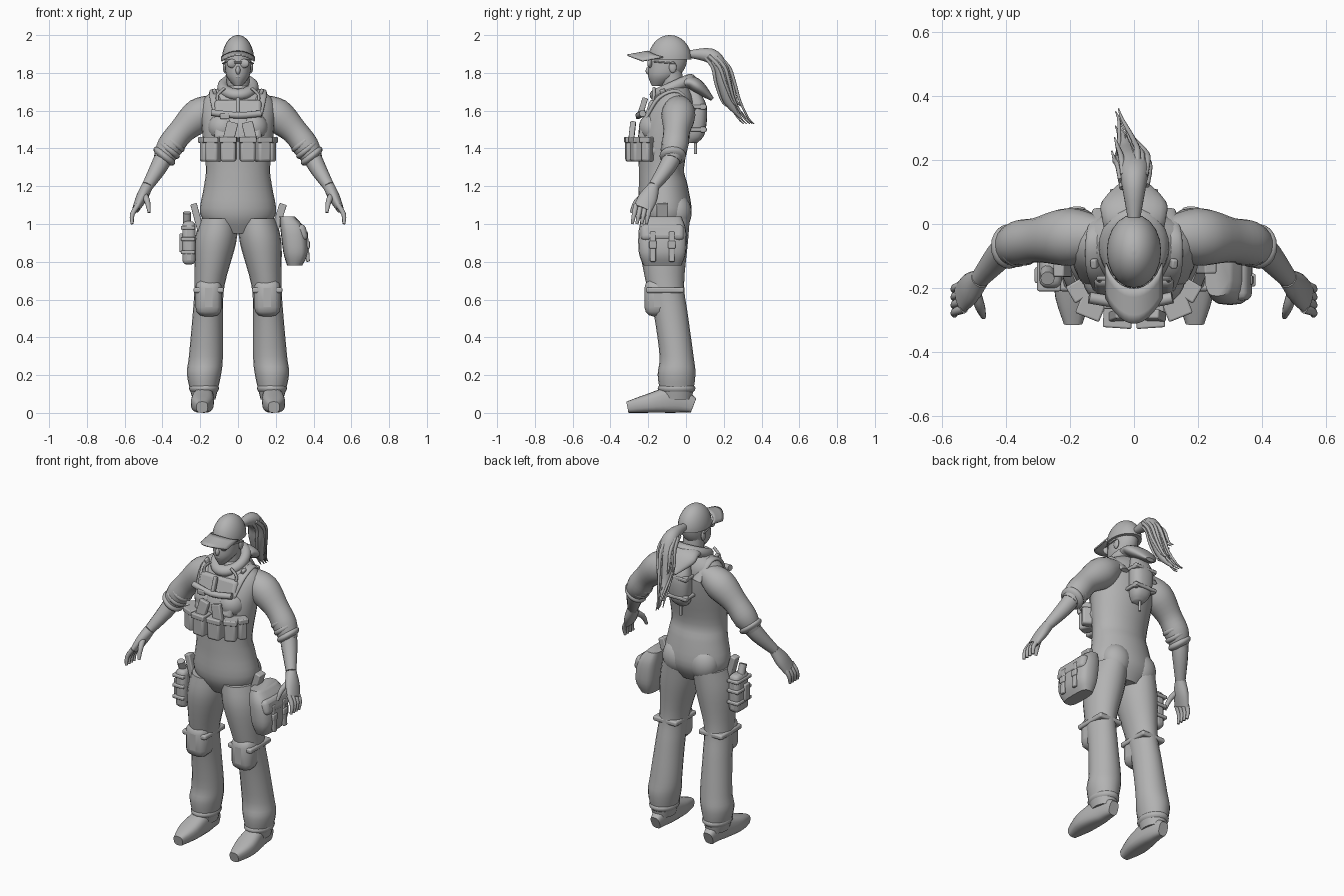
import bpy, bmesh, math, random
from mathutils import Vector, Matrix, Euler

random.seed(4)
cube = bpy.data.objects.get("Cube")
if cube:
    bpy.data.objects.remove(cube, do_unlink=True)

# One plain material
grey = bpy.data.materials.new("plain grey")
grey.use_nodes = True
grey.diffuse_color = (.45, .45, .45, 1)
shader = next(node for node in grey.node_tree.nodes if node.type == 'BSDF_PRINCIPLED')
shader.inputs["Base Color"].default_value = grey.diffuse_color

ACROSS, ALONG, UP = Vector((1, 0, 0)), Vector((0, 1, 0)), Vector((0, 0, 1))


def finish(name, bm, mirror=False, bevel=0, solid=0):
    """Turn a bmesh into a smooth-shaded object with its modifiers."""
    bmesh.ops.recalc_face_normals(bm, faces=bm.faces)
    mesh = bpy.data.meshes.new(name)
    bm.to_mesh(mesh)
    bm.free()
    mesh.materials.append(grey)
    part = bpy.data.objects.new(name, mesh)
    bpy.context.collection.objects.link(part)
    bpy.ops.object.select_all(action='DESELECT')
    part.select_set(True)
    bpy.context.view_layer.objects.active = part
    bpy.ops.object.shade_smooth_by_angle(angle=math.radians(50))
    if solid:
        part.modifiers.new("thickness", 'SOLIDIFY').thickness = solid
    if bevel:
        rounding = part.modifiers.new("rounding", 'BEVEL')
        rounding.width, rounding.segments = bevel, 3
    if mirror:
        part.modifiers.new("mirror", 'MIRROR').use_mirror_merge = False


def spline(rows, steps):
    """Pass a smooth curve through the rows."""
    rows = [Vector(row) for row in rows]
    fine = []
    for i in range(len(rows) - 1):
        before, a, b, after = rows[max(i - 1, 0)], rows[i], rows[i + 1], rows[min(i + 2, len(rows) - 1)]
        for k in range(steps):
            t = k / steps
            bend = (b - before) * t * (1 - t) ** 2 - (after - a) * (1 - t) * t ** 2
            fine.append(a + (b - a) * t * t * (3 - 2 * t) + bend / 2)
    return fine + [rows[-1]]


def loft(name, rows, ref=None, sides=20, power=1, steps=4, mirror=False):
    """Skin rings (x, y, z, radius, radius); four values mean x is zero.
    Rings lie level, or square to the path when ref is given."""
    rows = spline([row if len(row) == 5 else (0, *row) for row in rows], steps)
    points = [Vector(row[:3]) for row in rows]
    bm = bmesh.new()
    rings = []
    for i, row in enumerate(rows):
        u, v = ACROSS, ALONG
        if ref:
            tangent = (points[min(i + 1, len(points) - 1)] - points[max(i - 1, 0)]).normalized()
            u = tangent.cross(ref).normalized()
            v = tangent.cross(u)
        ring = []
        for k in range(sides):
            angle = math.tau * k / sides
            c, s = (math.copysign(abs(w) ** power, w) for w in (math.cos(angle), math.sin(angle)))
            p = points[i] + u * c * row[3] + v * s * row[4]
            ring.append(bm.verts.new((p.x, p.y, max(p.z, 0))))
        rings.append(ring)
    for low, high in zip(rings, rings[1:]):
        for k in range(sides):
            bm.faces.new((low[k - 1], low[k], high[k], high[k - 1]))
    bm.faces.new(rings[0])
    bm.faces.new(rings[-1])
    finish(name, bm, mirror)


def tube(name, points, thick, tip=None, ref=ALONG, mirror=False):
    """Round tube that narrows from thick to tip."""
    tip = tip or thick
    last = len(points) - 1
    radii = [thick + (tip - thick) * (i / last) ** 2 for i in range(last + 1)]
    loft(name, [(*p, r, r) for p, r in zip(points, radii)], ref, sides=10, steps=3, mirror=mirror)


def place(centre, size, turn):
    spin = Euler([math.radians(a) for a in turn]).to_matrix().to_4x4()
    return Matrix.Translation(centre) @ spin @ Matrix.Diagonal((*size, 1))


def box(name, centre, size, turn=(0, 0, 0), bevel=.006, mirror=False):
    bm = bmesh.new()
    bmesh.ops.create_cube(bm, size=1, matrix=place(centre, size, turn))
    finish(name, bm, mirror, bevel)


def ball(name, centre, radii, turn=(0, 0, 0), mirror=False):
    bm = bmesh.new()
    bmesh.ops.create_uvsphere(bm, u_segments=20, v_segments=12, radius=1, matrix=place(centre, radii, turn))
    finish(name, bm, mirror)


# Torso and hips
loft("torso", [(-.11, .95, .12, .09), (-.11, 1.05, .2, .14), (-.12, 1.2, .18, .13), (-.13, 1.3, .17, .12),
               (-.11, 1.5, .19, .14), (-.07, 1.65, .19, .11), (-.06, 1.73, .09, .07)], sides=28)
ball("bust", (.08, -.17, 1.51), (.08, .08, .08), mirror=True)
ball("buttock", (.09, -.05, 1.06), (.09, .08, .1), mirror=True)

# Trouser legs, gathered hems and knee pads
loft("trouser_leg", [(.1, -.11, 1.03, .1, .13), (.12, -.12, .9, .11, .13), (.15, -.11, .68, .08, .1),
                     (.16, -.08, .52, .08, .09), (.17, -.05, .3, .09, .09), (.18, -.05, .2, .09, .1),
                     (.18, -.05, .07, .06, .08)], mirror=True)
ball("hem_fold", (.18, -.05, .13), (.08, .1, .04), mirror=True)
box("knee_pad", (.155, -.15, .61), (.14, .14, .2), bevel=.05, mirror=True)
box("knee_strap", (.155, -.11, .65), (.16, .2, .03), bevel=.01, mirror=True)

# Boots
loft("boot", [(.18, .04, .04, .04, .03), (.18, -.06, .07, .07, .05), (.19, -.2, .05, .05, .06),
              (.19, -.31, .03, .03, .03)], ref=ACROSS, power=.7, mirror=True)

# Sleeves with rolled cuffs
loft("sleeve", [(.1, -.04, 1.64, .05, .06), (.2, -.04, 1.58, .09, .09), (.3, -.05, 1.49, .07, .07),
                (.36, -.06, 1.41, .07, .07), (.4, -.08, 1.34, .05, .05)], ref=ALONG, mirror=True)
cuff_top, cuff_end = Vector((.34, -.06, 1.43)), Vector((.39, -.07, 1.36))
for i in range(3):
    ball("cuff_roll", cuff_top.lerp(cuff_end, i / 2), (.07, .07, .03), (0, -40, 0), True)

# Forearms and hands
tube("forearm", [(.38, -.06, 1.38), (.42, -.1, 1.3), (.48, -.17, 1.2)], .05, .03, mirror=True)
loft("palm", [(.48, -.17, 1.2, .03, .03), (.51, -.2, 1.14, .03, .05), (.54, -.23, 1.08, .02, .05)],
     ref=ALONG, mirror=True)
for i in range(4):
    y = -.19 - i / 40
    tube("finger", [(.53, y, 1.1), (.56, y - .01, 1.05), (.56, y - .02, 1)], .014, .008, mirror=True)
tube("thumb", [(.5, -.2, 1.16), (.48, -.26, 1.12), (.47, -.29, 1.06)], .018, .008, ACROSS, True)

# Head and face
tube("neck", [(0, -.06, 1.64), (0, -.08, 1.82)], .06)
loft("head", [(-.15, 1.73, .02, .03), (-.12, 1.78, .06, .08), (-.1, 1.84, .07, .1), (-.09, 1.92, .07, .1)])
ball("nose", (0, -.195, 1.815), (.013, .018, .024), (-20, 0, 0))
ball("lips", (0, -.19, 1.78), (.02, .01, .01))
ball("ear", (.07, -.07, 1.83), (.01, .02, .03), mirror=True)
ball("sunglass_lens", (.03, -.19, 1.85), (.03, .013, .024), (0, 0, -15), True)
tube("sunglass_temple", [(.06, -.17, 1.86), (.08, -.06, 1.85)], .004, ref=ACROSS, mirror=True)
tube("sunglass_bridge", [(-.02, -.2, 1.855), (.02, -.2, 1.855)], .004)

# Cap dome and curved brim
CAP_Y, CAP_Z, CAP_WIDE, CAP_LONG = -.085, 1.87, .085, .115
dome = [math.radians(a) for a in range(0, 90, 11)]
loft("cap", [(CAP_Y, CAP_Z + .13 * math.sin(a), CAP_WIDE * math.cos(a), CAP_LONG * math.cos(a)) for a in dome])
bm = bmesh.new()
bmesh.ops.create_grid(bm, x_segments=12, y_segments=4, size=1)
for vert in bm.verts:
    u, v = vert.co.x, (vert.co.y + 1) / 2
    back = CAP_Y - CAP_LONG * math.sqrt(1 - u * u * .9)
    front = -.31 + .08 * u * u
    vert.co = (CAP_WIDE * u, back + (front - back) * v, CAP_Z + .04 - .02 * v - .03 * u * u)
finish("cap_brim", bm, solid=.008)

# Ponytail core and loose strands
tail = [(0, .02, 1.9, .02, .02), (0, .13, 1.89, .04, .04), (0, .18, 1.83, .04, .05), (-.01, .2, 1.75, .04, .05),
        (-.02, .23, 1.65, .03, .03), (-.04, .29, 1.56, .005, .008)]
loft("ponytail", tail, ref=ACROSS)
for i in range(14):
    angle = random.uniform(0, math.tau)
    flick = random.uniform(-.02, .04)
    strand = [(x + math.cos(angle) * wide, y + math.sin(angle) * thick + flick * k / 4, z)
              for k, (x, y, z, thick, wide) in enumerate(tail[1:random.randint(4, 6)])]
    x, y, z = strand[-1]
    tube("hair_strand", strand + [(x - .01, y + .03, z - .03)], .01, .002, ACROSS)

# Collar, folded hood and drawcords
bpy.ops.mesh.primitive_torus_add(major_segments=28, major_radius=.08, minor_radius=.03,
                                 location=(0, -.07, 1.725), rotation=(math.radians(24), 0, 0))
collar = bpy.context.object
collar.name = "collar"
collar.scale.y = 1.2
collar.data.materials.append(grey)
bpy.ops.object.shade_smooth()
loft("hood", [(-.03, 1.74, .03, .09), (.02, 1.75, .036, .1), (.07, 1.72, .036, .1), (.14, 1.66, .01, .03)],
     ref=ACROSS)
tube("drawcord", [(.07, -.17, 1.72), (.11, -.17, 1.68), (.1, -.18, 1.63)], .008, mirror=True)
box("strap_buckle", (.12, -.12, 1.69), (.02, .03, .05), (15, 20, 0), mirror=True)

# Vest front and shoulder straps
box("vest_panel", (0, -.2, 1.55), (.25, .05, .22), (-18, 0, 0), bevel=.02)
strap = [(.1, -.2, 1.58), (.12, -.14, 1.67), (.12, -.04, 1.7), (.1, .04, 1.6)]
loft("shoulder_strap", [(*point, .012, .03) for point in strap], ref=ACROSS, mirror=True)

# Back pack
loft("back_pack", [(.03, 1.43, .03, .03), (.05, 1.48, .06, .05), (.06, 1.62, .07, .05), (.03, 1.72, .04, .03)],
     power=.8)
for z in (1.5, 1.62):
    box("pack_strap", (0, .06, z), (.15, .1, .02))
    box("pack_clip", (.06, .09, z), (.03, .03, .03), mirror=True)
tube("pack_tail", [(0, .05, 1.45), (0, .05, 1.37)], .008)

# Chest tools
tube("chest_tube", [(-.14, -.23, 1.59), (0, -.25, 1.575), (.12, -.23, 1.585)], .018, ref=UP)
box("chest_light", (0, -.23, 1.62), (.02, .03, .1), (-18, 0, 0))
box("chest_tab", (-.07, -.255, 1.57), (.05, .02, .03))

# Ammunition pouches, flaps and magazines
for x, y, wide, turn in ((.05, -.28, .08, 4), (.13, -.25, .07, 22), (.16, -.2, .05, 60)):
    box("ammo_pouch", (x, y, 1.39), (wide, .08, .12), (0, 0, turn), .014, True)
    box("pouch_flap", (x, y, 1.445), (wide + .01, .09, .03), (0, 0, turn), mirror=True)
box("pouch_belt", (0, -.15, 1.39), (.34, .18, .09), bevel=.04)
for x, tilt in ((-.04, 14), (.06, -14)):
    box("magazine", (x, -.285, 1.49), (.06, .03, .1), (-6, tilt, 0))

# Thigh bag on the left
BAG_Y = -.125
loft("thigh_bag", [(x, BAG_Y, z, wide, wide + .06) for x, z, wide in
                   ((.3, .78, .04), (.305, .85, .065), (.29, .97, .065), (.26, 1.04, .04))], power=.6)
box("bag_flap", (.32, BAG_Y, .95), (.09, .23, .09), (0, -14, 0), bevel=.025)
for y in (BAG_Y - .05, BAG_Y + .05):
    box("bag_strap", (.365, y, .88), (.02, .03, .16), (0, -4, 0))
    box("bag_buckle", (.37, y, .89), (.02, .04, .04))
box("bag_hanger", (.215, BAG_Y, 1.03), (.04, .06, .16), (0, 18, 0))

# Holster on the right
HOLSTER_Y = -.14
box("holster", (-.26, HOLSTER_Y, .9), (.07, .12, .23), bevel=.025)
tube("holster_grip", [(-.27, HOLSTER_Y, .98), (-.27, HOLSTER_Y - .03, 1.06)], .022)
for z in (.85, .92, .98):
    box("holster_strap", (-.265, HOLSTER_Y, z), (.075, .14, .02))
box("holster_clip", (-.3, HOLSTER_Y - .02, .9), (.02, .05, .1))
box("holster_hanger", (-.215, HOLSTER_Y, 1.03), (.035, .05, .16), (0, -15, 0))
